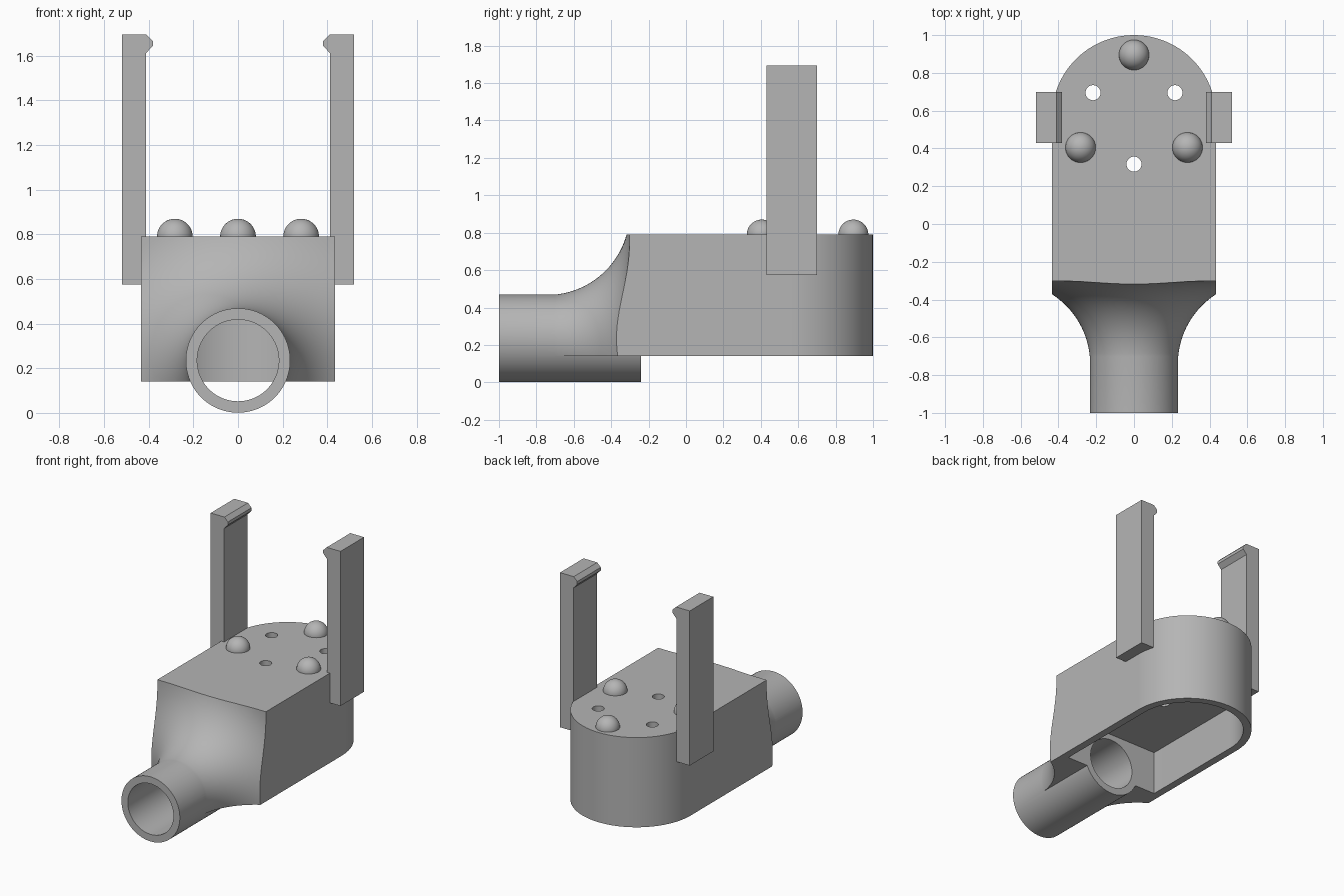
import bpy, bmesh, math
from mathutils import Matrix, Vector

if "Cube" in bpy.data.objects:
    bpy.data.objects.remove(bpy.data.objects["Cube"])

GREY = (0.46, 0.46, 0.46, 1)
mat = bpy.data.materials.new("plain grey")
mat.use_nodes = True
mat.diffuse_color = GREY
mat.node_tree.nodes["Principled BSDF"].inputs["Base Color"].default_value = GREY

HALF_W, BOTTOM, TOP = 0.435, 0.14, 0.79
PIPE_Z, PIPE_R, BORE_R = 0.235, 0.234, 0.183
SEG = 96


def finish(name, bm):
    bmesh.ops.recalc_face_normals(bm, faces=bm.faces)
    mesh = bpy.data.meshes.new(name)
    bm.to_mesh(mesh)
    bm.free()
    mesh.materials.append(mat)
    ob = bpy.data.objects.new(name, mesh)
    bpy.context.collection.objects.link(ob)
    return ob


def select(ob):
    bpy.ops.object.select_all(action='DESELECT')
    ob.select_set(True)
    bpy.context.view_layer.objects.active = ob


def smooth(ob, degrees=30):
    select(ob)
    bpy.ops.object.shade_smooth_by_angle(angle=math.radians(degrees))


def prism(name, points, direction):
    """Extrude a closed outline of 3D points along a direction."""
    bm = bmesh.new()
    face = bm.faces.new([bm.verts.new(p) for p in points])
    ext = bmesh.ops.extrude_face_region(bm, geom=[face])
    bmesh.ops.translate(bm, vec=Vector(direction),
                        verts=[v for v in ext["geom"] if isinstance(v, bmesh.types.BMVert)])
    return finish(name, bm)


def lathe(name, profile):
    """Closed solid of (y, radius) rings around the pipe axis."""
    bm = bmesh.new()
    rings = []
    for y, r in profile:
        angles = [2 * math.pi * i / SEG for i in range(SEG)]
        rings.append([bm.verts.new((r * math.cos(a), y, PIPE_Z + r * math.sin(a))) for a in angles])
    for a, b in zip(rings, rings[1:]):
        for i in range(SEG):
            j = (i + 1) % SEG
            bm.faces.new((a[i], a[j], b[j], b[i]))
    bm.faces.new(rings[0])
    bm.faces.new(rings[-1])
    return finish(name, bm)


def upright_cylinder(name, x, y, r, z0, z1):
    bm = bmesh.new()
    bmesh.ops.create_cone(bm, cap_ends=True, segments=32, radius1=r, radius2=r, depth=z1 - z0,
                          matrix=Matrix.Translation((x, y, (z0 + z1) / 2)))
    return finish(name, bm)


def combine(target, other, operation):
    select(target)
    mod = target.modifiers.new("combine", 'BOOLEAN')
    mod.operation, mod.solver, mod.object = operation, 'EXACT', other
    bpy.ops.object.modifier_apply(modifier=mod.name)
    bpy.data.objects.remove(other)


def rounded_outline(half_w, front, z):
    """Straight sides with a half-round back end."""
    centre = 1 - HALF_W
    arc = [(half_w * math.cos(math.pi * i / 48), centre + half_w * math.sin(math.pi * i / 48), z)
           for i in range(49)]
    return [(half_w, front, z)] + arc + [(-half_w, front, z)]


# Housing: round-ended block whose front is trimmed by a flared fillet
housing = prism("housing", rounded_outline(HALF_W, -0.95, BOTTOM), (0, 0, TOP - BOTTOM))
fillet, start = 0.44, -0.742
flare_profile = [(-0.97, PIPE_R - 0.002)]
for i in range(25):
    a = math.pi / 2 * i / 24
    flare_profile.append((start + fillet * math.sin(a), PIPE_R - 0.002 + fillet * (1 - math.cos(a))))
flare_profile += [(start + fillet, 1.2), (1.2, 1.2)]
combine(housing, lathe("flare", flare_profile), 'INTERSECT')

# Pipe with its bore, and the pocket open at the underside
combine(housing, lathe("pipe", [(-1, PIPE_R), (-0.2, PIPE_R)]), 'UNION')
combine(housing, prism("pocket", rounded_outline(0.38, -0.24, -0.1), (0, 0, 0.56)), 'DIFFERENCE')
combine(housing, lathe("bore", [(-1.1, BORE_R), (-0.15, BORE_R)]), 'DIFFERENCE')

# Small holes through the top
for x, y in ((-0.217, 0.695), (0.217, 0.695), (0, 0.317)):
    combine(housing, upright_cylinder("hole", x, y, 0.04, 0.4, 0.9), 'DIFFERENCE')
smooth(housing)

# Locating domes on the top
for name, x, y in (("back_dome", 0, 0.895), ("right_dome", -0.283, 0.405), ("left_dome", 0.283, 0.405)):
    bm = bmesh.new()
    bmesh.ops.create_uvsphere(bm, u_segments=40, v_segments=24, radius=0.08,
                              matrix=Matrix.Translation((x, y, TOP)))
    smooth(finish(name, bm))

# Clip arms with a hooked tip
arm = [(0.52, 0.575), (0.52, 1.695), (0.41, 1.695), (0.382, 1.667), (0.382, 1.645),
       (0.412, 1.612), (0.412, 0.575)]
for name, side in (("left_clip_arm", 1), ("right_clip_arm", -1)):
    prism(name, [(side * x, 0.43, z) for x, z in arm], (0, 0.27, 0))
